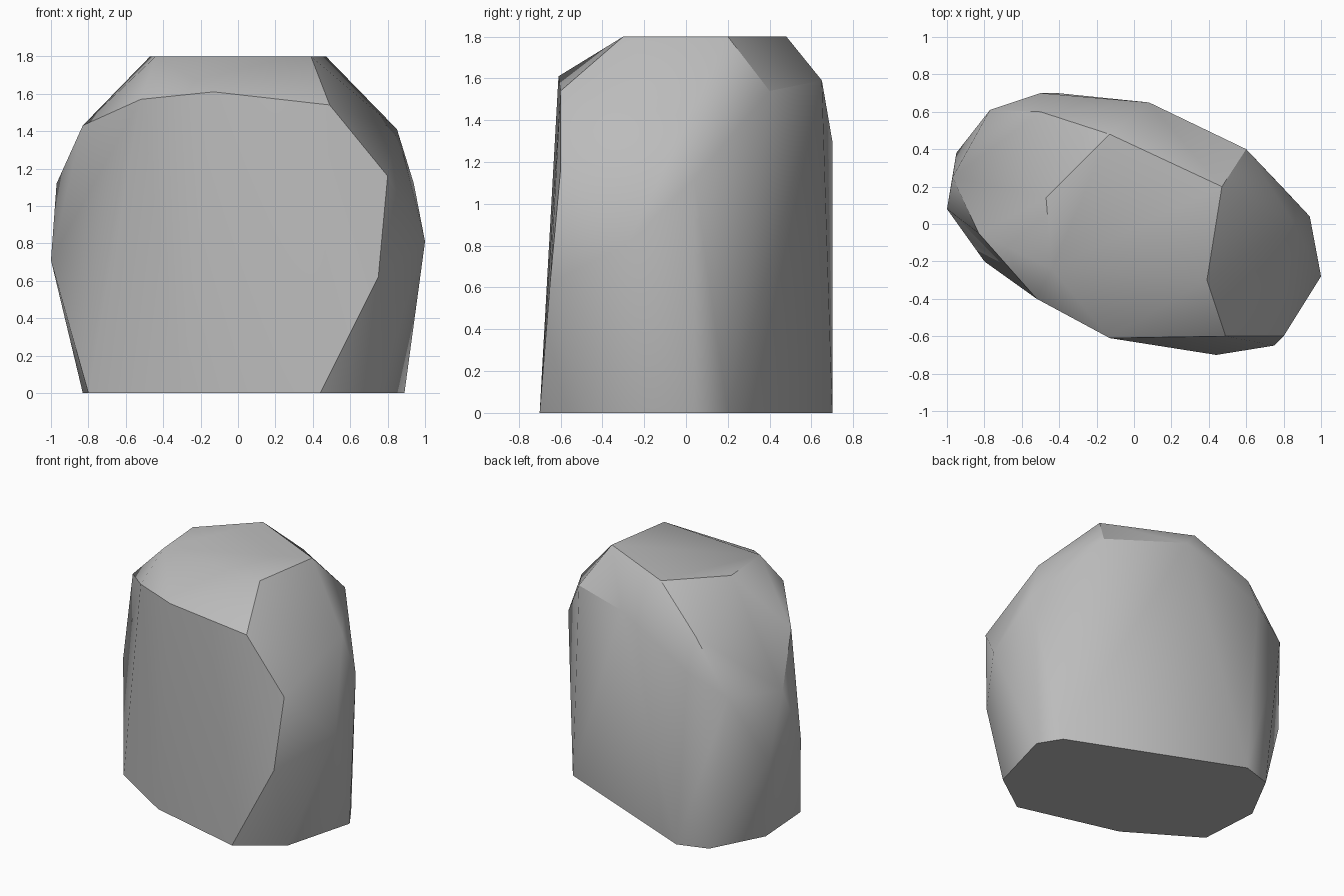
import bpy
import bmesh
import math

# Remove the default object only
default_cube = bpy.data.objects.get("Cube")
if default_cube is not None:
    bpy.data.objects.remove(default_cube, do_unlink=True)


def flat_material(name, colour):
    material = bpy.data.materials.new(name)
    material.use_nodes = True
    material.diffuse_color = colour
    shader = material.node_tree.nodes["Principled BSDF"]
    shader.inputs["Base Color"].default_value = colour
    shader.inputs["Roughness"].default_value = 1
    return material


def level_ring(outline, height):
    """Corner points of a horizontal facet."""
    return [(x, y, height) for x, y in outline]


# Level facets that the boulder stands on and ends in
ground_outline = [(.44, -.7), (.75, -.48), (.89, .04), (.79, .2), (-.41, .7),
                  (-.63, .63), (-.83, .25), (-.8, -.2), (-.3, -.51)]
crown_outline = [(.47, .2), (-.13, .48), (-.47, .14), (-.44, -.24), (.39, -.3)]

# Chipped corners between the two facets
front_corners = [(-.52, -.4, 1.57), (-.13, -.61, 1.61), (.49, -.6, 1.54),
                 (.8, -.6, 1.16), (.75, -.65, .62)]
left_corners = [(1, -.28, .81), (.94, .04, 1.12), (.85, .01, 1.41)]
back_corners = [(.6, .4, 1.54), (.08, .65, 1.59), (-.5, .6, 1.53),
                (-.5, .7, 1.3), (-.77, .61, 1.15)]
right_corners = [(-.95, .38, .64), (-.97, .25, 1.12), (-1, .08, .71),
                 (-.83, -.05, 1.43)]

corners = level_ring(ground_outline, 0) + level_ring(crown_outline, 1.8)
corners += front_corners + left_corners + back_corners + right_corners

# Wrap the corners in one convex, faceted skin
skin = bmesh.new()
for corner in corners:
    skin.verts.new(corner)
hull = bmesh.ops.convex_hull(skin, input=skin.verts[:])
leftover = {item for item in hull["geom_interior"] + hull["geom_unused"]
            if isinstance(item, bmesh.types.BMVert)}
bmesh.ops.delete(skin, geom=list(leftover), context="VERTS")

# Merge the triangles of the level facets and face everything outwards
bmesh.ops.dissolve_limit(skin, angle_limit=math.radians(1),
                         verts=skin.verts[:], edges=skin.edges[:])
bmesh.ops.recalc_face_normals(skin, faces=skin.faces[:])

mesh = bpy.data.meshes.new("boulder")
skin.to_mesh(mesh)
skin.free()
mesh.materials.append(flat_material("stone grey", (.5, .5, .5, 1)))

boulder = bpy.data.objects.new("boulder", mesh)
bpy.context.collection.objects.link(boulder)

# Soft shading that keeps the strong chips crisp
bpy.ops.object.select_all(action="DESELECT")
boulder.select_set(True)
bpy.context.view_layer.objects.active = boulder
bpy.ops.object.shade_smooth_by_angle(angle=math.radians(30))
